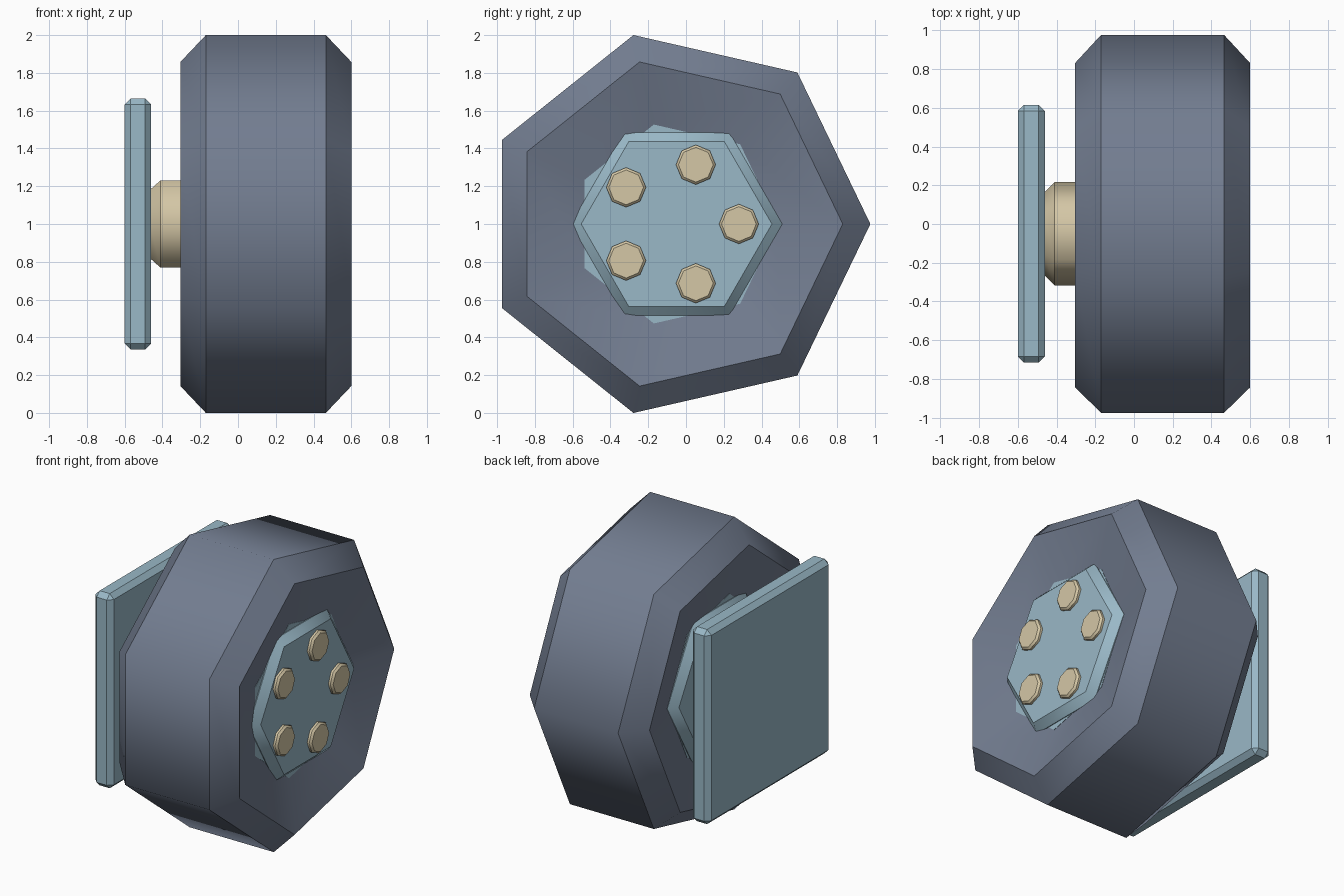
import bpy, bmesh, math
from mathutils import Vector

if "Cube" in bpy.data.objects:
    bpy.data.objects.remove(bpy.data.objects["Cube"])

CY, CZ = -0.05, 1.0   # wheel axis (runs along x)


def material(name, rgb):
    m = bpy.data.materials.new(name)
    m.diffuse_color = (*rgb, 1)
    m.use_nodes = True
    m.node_tree.nodes["Principled BSDF"].inputs["Base Color"].default_value = m.diffuse_color
    return m


RUBBER = material("slate rubber", (0.17, 0.205, 0.28))
STEEL = material("pale blue metal", (0.32, 0.48, 0.57))
BRASS = material("sand metal", (0.66, 0.57, 0.38))


def finish(name, bm, mat):
    bmesh.ops.recalc_face_normals(bm, faces=bm.faces)
    mesh = bpy.data.meshes.new(name)
    bm.to_mesh(mesh)
    bm.free()
    mesh.materials.append(mat)
    obj = bpy.data.objects.new(name, mesh)
    bpy.context.collection.objects.link(obj)
    return obj


def lathe(name, sides, profile, mat, y=CY, z=CZ):
    """Turn (x, radius) points about the x axis: smooth around, sharp along the rings."""
    bm = bmesh.new()
    rings = []
    for x, r in profile:
        ring = []
        for i in range(sides):
            a = math.tau * i / sides
            ring.append(bm.verts.new((x, y + r * math.cos(a), z + r * math.sin(a))))
        rings.append(ring)
    for a, b in zip(rings, rings[1:]):
        for i in range(sides):
            j = (i + 1) % sides
            bm.faces.new((a[i], a[j], b[j], b[i])).smooth = True
    for ring in (rings[0], rings[-1]):
        bm.faces.new(ring)
    for ring in rings:
        for i in range(sides):
            bm.edges.get((ring[i], ring[(i + 1) % sides])).smooth = False
    return finish(name, bm, mat)


# Seven-sided tyre with chamfered shoulders and dished side walls
lathe("tyre", 7, [(-0.205, 0.53), (-0.305, 0.88), (-0.17, 1.026),
                  (0.465, 1.026), (0.6, 0.88), (0.5, 0.53)], RUBBER)

# Hub core and the six-sided hub body showing on both sides
lathe("hub_core", 7, [(-0.21, 0.54), (0.505, 0.54)], STEEL)
lathe("hub", 6, [(-0.265, 0.505), (-0.215, 0.56), (0.51, 0.56), (0.56, 0.505)], STEEL)

# Ring of five wheel bolts
for k in range(5):
    a = math.tau * k / 5
    lathe("wheel_bolt", 8, [(0.5, 0.105), (0.575, 0.105), (0.588, 0.092)], BRASS,
          CY + 0.33 * math.cos(a), CZ + 0.33 * math.sin(a))

# Axle stub from hub to mounting plate
lathe("axle", 6, [(-0.465, 0.21), (-0.41, 0.267), (-0.2, 0.267)], BRASS)

# Square mounting plate with bevelled edges
bm = bmesh.new()
bmesh.ops.create_cube(bm, size=1)
bmesh.ops.scale(bm, vec=(0.14, 1.33, 1.33), verts=bm.verts)
bmesh.ops.translate(bm, vec=Vector((-0.53, CY, CZ)), verts=bm.verts)
bmesh.ops.bevel(bm, geom=bm.edges[:], offset=0.032, segments=1, affect='EDGES')
finish("mounting_plate", bm, STEEL)
